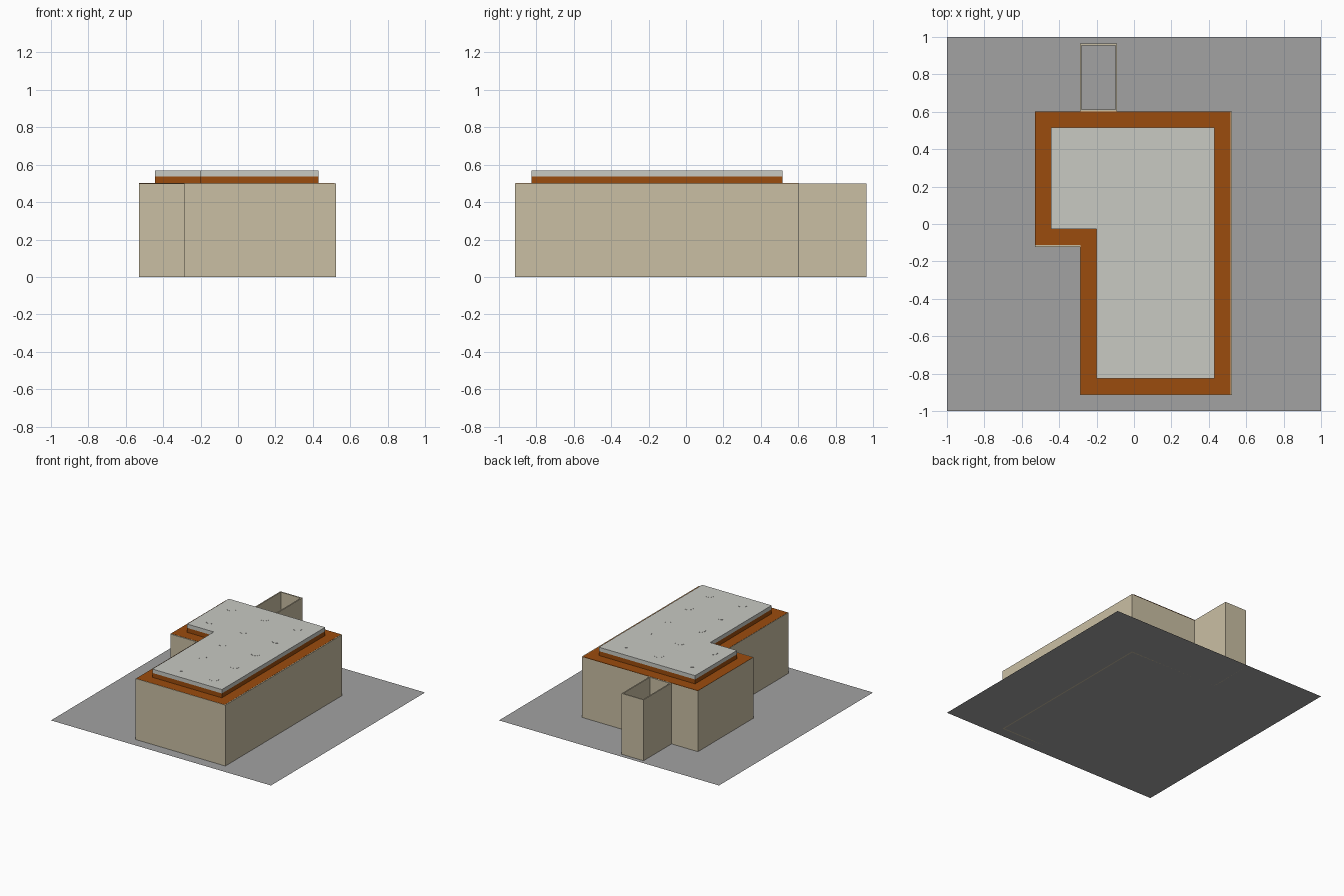
import bpy, bmesh
from mathutils import Vector

if "Cube" in bpy.data.objects:
    bpy.data.objects.remove(bpy.data.objects["Cube"])


def material(name, rgb):
    m = bpy.data.materials.new(name)
    m.diffuse_color = (*rgb, 1)
    m.use_nodes = True
    m.node_tree.nodes["Principled BSDF"].inputs["Base Color"].default_value = m.diffuse_color
    return m


GREY = material("asphalt grey", (0.36, 0.36, 0.36))
BEIGE = material("beige wall", (0.59, 0.52, 0.37))
BROWN = material("rust brown", (0.33, 0.072, 0.004))
PALE = material("pale roof grey", (0.58, 0.585, 0.545))


def make(name, bm, mat):
    bmesh.ops.recalc_face_normals(bm, faces=bm.faces)
    me = bpy.data.meshes.new(name)
    bm.to_mesh(me)
    bm.free()
    me.materials.append(mat)
    ob = bpy.data.objects.new(name, me)
    bpy.context.collection.objects.link(ob)
    return ob


def l_shape(x0, xn, x1, y0, yn, y1):
    return [(xn, y0), (x1, y0), (x1, y1), (x0, y1), (x0, yn), (xn, yn)]


def inset(pts, t):
    # inward offset of a counter-clockwise right-angled outline
    out = []
    for i, p in enumerate(pts):
        p = Vector(p)
        a = (p - Vector(pts[i - 1])).normalized()
        b = (Vector(pts[(i + 1) % len(pts)]) - p).normalized()
        q = p + t * (Vector((-a.y, a.x)) + Vector((-b.y, b.x)))
        out.append((q.x, q.y))
    return out


def slab(name, pts, z0, z1, mat):
    bm = bmesh.new()
    f = bm.faces.new([bm.verts.new((x, y, z0)) for x, y in pts])
    r = bmesh.ops.extrude_face_region(bm, geom=[f], use_keep_orig=True)
    vs = [g for g in r["geom"] if isinstance(g, bmesh.types.BMVert)]
    bmesh.ops.translate(bm, verts=vs, vec=(0, 0, z1 - z0))
    return make(name, bm, mat)


def wall_ring(name, pts, t, z0, z1, mat):
    bm = bmesh.new()
    inn = inset(pts, t)
    loops = [[bm.verts.new((x, y, z)) for x, y in ps]
             for ps, z in ((pts, z0), (pts, z1), (inn, z1), (inn, z0))]
    n = len(pts)
    for k in range(4):
        a, b = loops[k], loops[(k + 1) % 4]
        for i in range(n):
            j = (i + 1) % n
            bm.faces.new((a[i], a[j], b[j], b[i]))
    return make(name, bm, mat)


# flat site plane
bm = bmesh.new()
bmesh.ops.create_grid(bm, x_segments=1, y_segments=1, size=1)
make("site_plane", bm, GREY)

# thin outer walls and the open rear enclosure
wall_ring("building_walls", l_shape(-0.53, -0.29, 0.525, -0.914, -0.122, 0.602),
          0.01, 0, 0.5, BEIGE)
wall_ring("rear_enclosure", [(-0.29, 0.602), (-0.09, 0.602), (-0.09, 0.965), (-0.29, 0.965)],
          0.01, 0, 0.5, BEIGE)

# roof deck, raised step and pale roof cap
deck = l_shape(-0.53, -0.287, 0.517, -0.911, -0.113, 0.602)
step = inset(deck, 0.086)
slab("roof_deck", deck, 0.497, 0.501, BROWN)
slab("roof_step", step, 0.501, 0.537, BROWN)
slab("roof_cap", step, 0.537, 0.569, PALE)

# flush round roof discs on a grid, skipping the notch
for i in range(3):
    for j in range(5):
        if i == 0 and j < 3:
            continue
        bm = bmesh.new()
        bmesh.ops.create_cone(bm, cap_ends=True, segments=16, radius1=0.037,
                              radius2=0.037, depth=0.002)
        ob = make("roof_disc", bm, PALE)
        ob.location = (-0.322 + 0.3 * i, -0.705 + 0.271 * j, 0.569)
